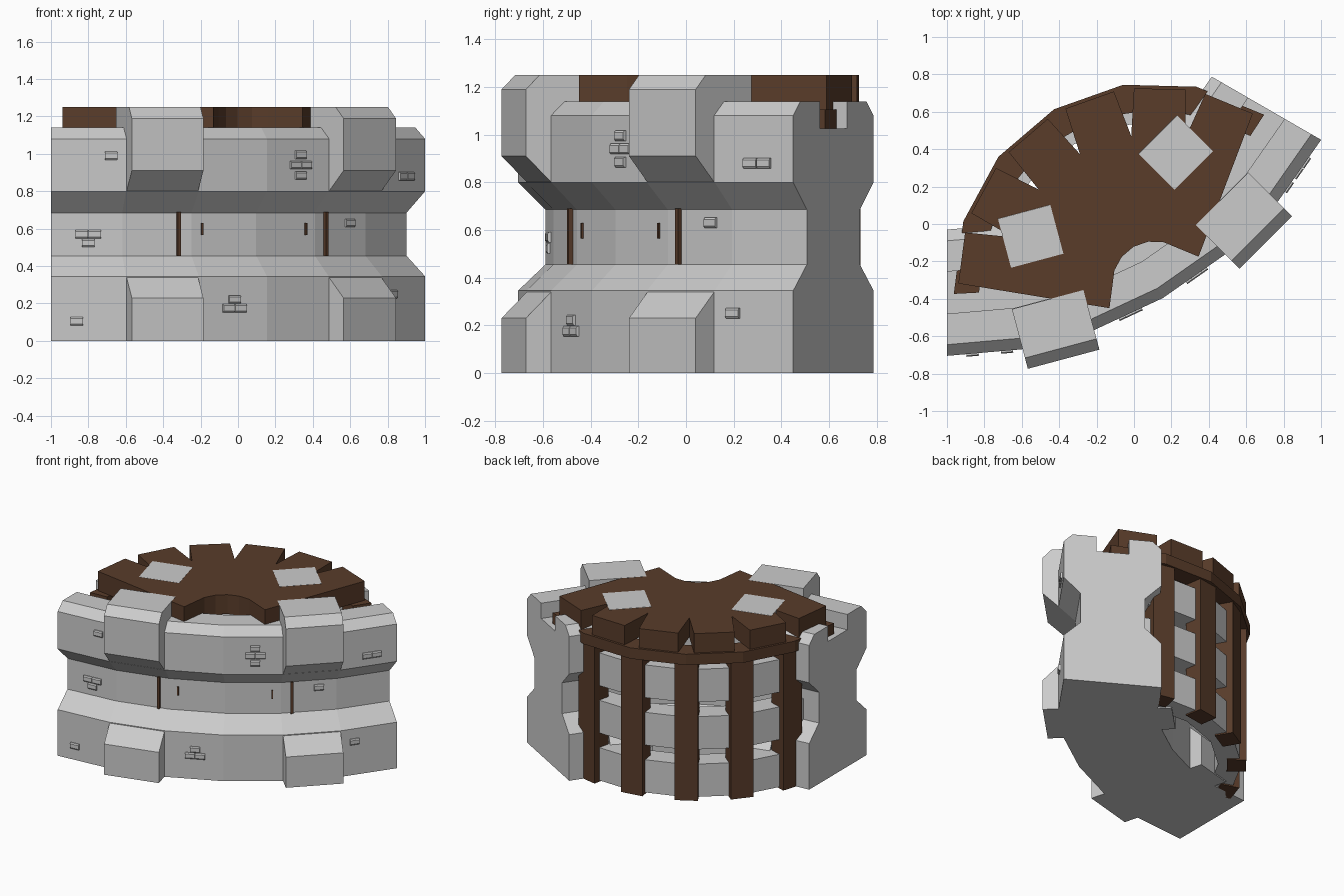
import bpy, bmesh
from math import radians, sin, cos

if "Cube" in bpy.data.objects:
    bpy.data.objects.remove(bpy.data.objects["Cube"])

C = (-1.0, 1.605)                      # centre of the curved wall
AXIS = -60                             # mid direction of the wall
T = (C[0] + 2.22 * cos(radians(AXIS)), C[1] + 2.22 * sin(radians(AXIS)))  # tower centre

wood = bpy.data.materials.new("wood")
wood.diffuse_color = (0.10, 0.045, 0.023, 1)
wood.use_nodes = True
wood.node_tree.nodes["Principled BSDF"].inputs["Base Color"].default_value = wood.diffuse_color


def loft(name, sections, mat=None):
    """Join matching cross-sections and cap both ends."""
    bm = bmesh.new()
    rings = [[bm.verts.new(p) for p in s] for s in sections]
    n = len(rings[0])
    for a, b in zip(rings, rings[1:]):
        for i in range(n):
            j = (i + 1) % n
            bm.faces.new((a[i], a[j], b[j], b[i]))
    bm.faces.new(rings[0])
    bm.faces.new(rings[-1][::-1])
    bmesh.ops.recalc_face_normals(bm, faces=bm.faces)
    me = bpy.data.meshes.new(name)
    bm.to_mesh(me)
    bm.free()
    ob = bpy.data.objects.new(name, me)
    bpy.context.collection.objects.link(ob)
    if mat:
        me.materials.append(mat)
    return ob


def sweep(name, centre, profile, angles, mat=None):
    """Turn an (r, z) profile around a centre, faceted."""
    return loft(name, [[(centre[0] + r * cos(radians(a)), centre[1] + r * sin(radians(a)), z)
                        for r, z in profile] for a in angles], mat)


def slab(name, centre, angle, profile, half, mat=None, shift=0.0, taper=0.0):
    """Extrude an (r, z) profile sideways; half-width shrinks by taper per unit r."""
    c, s = cos(radians(angle)), sin(radians(angle))
    secs = []
    for side in (-1, 1):
        sec = []
        for r, z in profile:
            o = shift + side * (half - taper * r)
            sec.append((centre[0] + r * c - o * s, centre[1] + r * s + o * c, z))
        secs.append(sec)
    return loft(name, secs, mat)


def rect(r0, r1, z0, z1):
    return [(r0, z0), (r1, z0), (r1, z1), (r0, z1)]


def mirrored(profile):
    return [(3.945 - r, z) for r, z in profile]


# main wall with walkway channel on top
outer = [(2.31, 0), (2.31, .345), (2.195, .455), (2.195, .685), (2.31, .8),
         (2.31, 1.08), (2.25, 1.14), (2.085, 1.14), (2.085, 1.025)]
sweep("curved_wall", C, outer + mirrored(outer)[::-1], range(-90, -29, 10))

# pillars, outside and inside
pillar = [(2.08, 0), (2.41, 0), (2.41, .23), (2.185, .455), (2.185, .685),
          (2.41, .91), (2.41, 1.19), (2.35, 1.251), (2.08, 1.251)]
for a in (-75, -45):
    slab("outer_pillar", C, a, pillar, .198)
    slab("inner_pillar", C, a, mirrored(pillar), .145)

# thin wooden door edges and handles in the recess
for s in (-1, 1):
    slab("door_edge", C, AXIS + s * 11.9, rect(2.1, 2.21, .455, .69), .009, wood)
    slab("door_handle", C, AXIS + s * 8.4, rect(2.1, 2.2, .565, .63), .005, wood)

# raised bricks: (angle, sideways shift, z, recessed)
bricks = [(-82, 0, .99, 0), (-54.6, 0, .94, 0), (-34.5, 0, .88, 0), (-84.8, 0, .57, 1),
          (-43.2, 0, .63, 1), (-64.8, 0, .175, 0), (-86.6, 0, .105, 0), (-37.6, 0, .25, 0)]
extra = {1: [(.035, 0), (-.035, 0), (0, .055), (0, -.055)], 2: [(.035, 0), (-.035, 0)],
         3: [(.035, 0), (-.035, 0), (0, -.047)], 5: [(.035, 0), (-.035, 0), (0, .047)]}
for i, (a, sh, z, rec) in enumerate(bricks):
    mid = (a // 10) * 10 + 5           # middle of the wall facet
    face = (2.195 if rec else 2.31) * cos(radians(5))
    base = face * sin(radians(a - mid)) / cos(radians(a - mid))
    for dx, dz in extra.get(i, [(0, 0)]):
        p = [(face - .03, z + dz - .022), (face + .008, z + dz - .022), (face + .014, z + dz - .014),
             (face + .014, z + dz + .014), (face + .008, z + dz + .022), (face - .03, z + dz + .022)]
        slab("brick", C, mid, p, .033, None, base + dx)

# half-round tower behind the wall
STEP = 21
BACK = AXIS + 180
ring = [BACK + STEP * k for k in range(-3, 4)]
sweep("roof_beam", T, rect(.94, 1.075, 1.025, 1.106), ring, wood)
for k in range(6):
    slab("roof_plank", T, BACK + STEP * (k - 2.5), rect(.222, 1.04, 1.105, 1.25), .1695, wood, 0, .0308)
for k in range(-2, 3):
    slab("post", T, BACK + STEP * k, rect(.92, 1.05, 0, 1.105), .08, wood)
for z in (.01, .365, .72):
    sweep("stone_course", T, rect(.86, 1.02, z, z + .245), ring)
